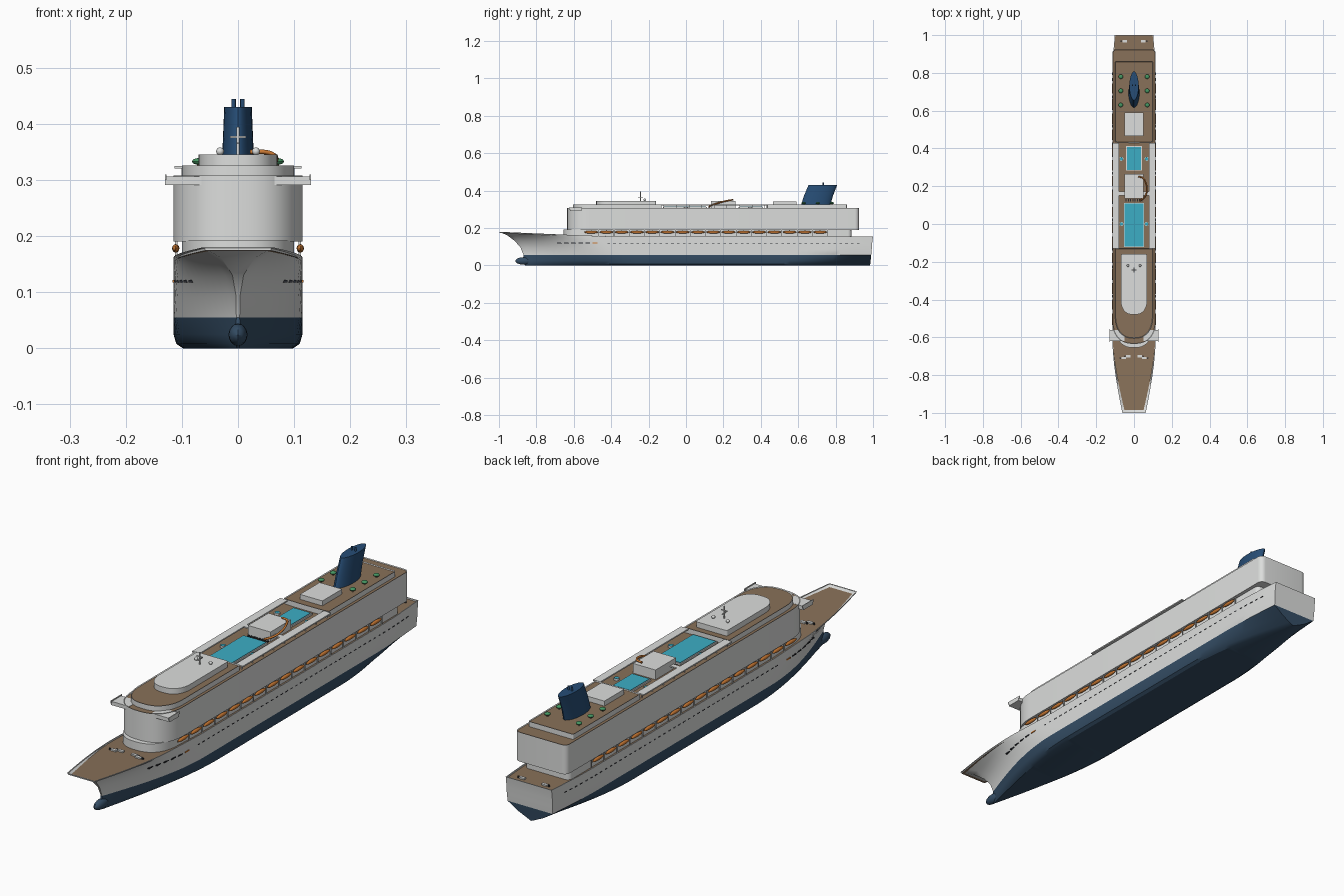
import bpy, bmesh, math
from mathutils import Matrix, Vector

if "Cube" in bpy.data.objects:
    bpy.data.objects.remove(bpy.data.objects["Cube"])


def material(name, rgb):
    m = bpy.data.materials.new(name)
    m.diffuse_color = (*rgb, 1)
    m.use_nodes = True
    m.node_tree.nodes["Principled BSDF"].inputs["Base Color"].default_value = m.diffuse_color
    return m


WHITE = material("white paint", (0.72, 0.73, 0.72))
NAVY = material("hull navy", (0.035, 0.075, 0.13))
BLUE = material("funnel blue", (0.02, 0.075, 0.18))
DECK = material("teak deck", (0.25, 0.165, 0.1))
WATER = material("pool water", (0.045, 0.42, 0.56))
ORANGE = material("boat orange", (0.62, 0.2, 0.035))
GREEN = material("plant green", (0.06, 0.3, 0.12))
DARK = material("dark metal", (0.02, 0.022, 0.028))


def finish(name, bm, mats, smooth=False):
    bmesh.ops.recalc_face_normals(bm, faces=bm.faces)
    me = bpy.data.meshes.new(name)
    bm.to_mesh(me)
    bm.free()
    for m in mats:
        me.materials.append(m)
    ob = bpy.data.objects.new(name, me)
    bpy.context.collection.objects.link(ob)
    if smooth:
        bpy.ops.object.select_all(action='DESELECT')
        ob.select_set(True)
        bpy.context.view_layer.objects.active = ob
        bpy.ops.object.shade_smooth_by_angle(angle=math.radians(32))
    return ob


def box(name, x, y, z, mat):
    """Box from (min, max) ranges."""
    bm = bmesh.new()
    mid = Vector([(a + b) / 2 for a, b in (x, y, z)])
    size = [b - a for a, b in (x, y, z)]
    bmesh.ops.create_cube(bm, size=1, matrix=Matrix.Translation(mid) @ Matrix.Diagonal((*size, 1)))
    return finish(name, bm, [mat])


def rod(name, loc, r, h, mat, r2=None, seg=12):
    bm = bmesh.new()
    bmesh.ops.create_cone(bm, cap_ends=True, segments=seg, radius1=r, radius2=r if r2 is None else r2,
                          depth=h, matrix=Matrix.Translation(Vector(loc) + Vector((0, 0, h / 2))))
    return finish(name, bm, [mat], True)


def ball(name, loc, scale, mat, seg=12):
    bm = bmesh.new()
    bmesh.ops.create_uvsphere(bm, u_segments=seg, v_segments=8, radius=1,
                              matrix=Matrix.Translation(loc) @ Matrix.Diagonal((*scale, 1)))
    return finish(name, bm, [mat], True)


def tier(name, w, y0, y1, z0, z1, nose, heel, top=None, rim=0.003):
    """Deck level with an elliptical front and rounded rear corners."""
    plan = []
    for i in range(33):
        a = math.pi * i / 32
        c, s = math.cos(a), math.sin(a)
        plan.append((-w * math.copysign(abs(c) ** 0.8, c), y0 + nose - nose * s ** 0.9))
    for side in (0, 1):
        for i in range(7):
            a = math.pi / 2 * (i / 6 + side)
            cx = (w - heel) * (1 - 2 * side)
            plan.append((cx + heel * math.cos(a), y1 - heel + heel * math.sin(a)))
    bm = bmesh.new()
    base = bm.faces.new([bm.verts.new((x, y, z0)) for x, y in plan])
    ext = bmesh.ops.extrude_face_region(bm, geom=[base])['geom']
    bmesh.ops.translate(bm, verts=[v for v in ext if isinstance(v, bmesh.types.BMVert)], vec=(0, 0, z1 - z0))
    bmesh.ops.remove_doubles(bm, verts=bm.verts, dist=1e-5)
    bmesh.ops.recalc_face_normals(bm, faces=bm.faces)
    if top:
        cap = max(bm.faces, key=lambda f: f.calc_center_median().z)
        bmesh.ops.inset_region(bm, faces=[cap], thickness=rim, depth=0)
        bmesh.ops.translate(bm, verts=cap.verts[:], vec=(0, 0, -0.003))
        cap.material_index = 1
    return finish(name, bm, [WHITE, top or WHITE], True)


# ---- Hull: lofted rows from keel to bulwark, then rim and deck ----
def sheer(y):
    return 0.155 + 0.025 * max(0, (-0.4 - y) / 0.6) ** 1.1


# height, stem y, stern y, full half width, bow half width, bow length, stern half width, stern length
ROWS = [(0.0, -0.86, 0.985, 0.098, 0.002, 0.62, 0.003, 0.5),
        (0.008, -0.87, 0.985, 0.110, 0.003, 0.60, 0.02, 0.5),
        (0.025, -0.875, 0.987, 0.115, 0.004, 0.56, 0.055, 0.45),
        (0.055, -0.868, 0.99, 0.115, 0.003, 0.50, 0.100, 0.3),
        (0.085, -0.885, 0.993, 0.115, 0.004, 0.48, 0.102, 0.25),
        (0.115, -0.915, 0.995, 0.115, 0.010, 0.46, 0.102, 0.25),
        (0.140, -0.955, 0.998, 0.115, 0.030, 0.44, 0.102, 0.25),
        (None, -1.0, 1.0, 0.115, 0.062, 0.42, 0.102, 0.25)]


def half_width(row, y):
    _, stem, stern, full, bow, bl, aft, sl = row
    u = min(1, max(0, (y - stem) / bl))
    v = min(1, max(0, (stern - y) / sl))
    return min(bow + (full - bow) * math.sin(u * math.pi / 2),
               aft + (full - aft) * math.sin(v * math.pi / 2))


bm = bmesh.new()
N = 56
grid = []
for row in ROWS + ["rim", "deck"]:
    inner = isinstance(row, str)
    src = ROWS[-1] if inner else row
    line = []
    for i in range(N + 1):
        y = src[1] + (src[2] - src[1]) * i / N
        x = half_width(src, y)
        top = sheer(y)
        z = top if src[0] is None else src[0] * (1 + (top / 0.155 - 1) * (src[0] > 0.06))
        if inner:
            x, y = x - 0.003, y * 0.997
            z -= 0.006 if row == "deck" else 0
        line.append((bm.verts.new((-x, y, z)), bm.verts.new((x, y, z))))
    grid.append(line)
for r in range(len(grid) - 1):
    a, b = grid[r], grid[r + 1]
    paint = 1 if r < 3 else 0
    for i in range(N):
        for s in (0, 1):
            bm.faces.new((a[i][s], a[i + 1][s], b[i + 1][s], b[i][s])).material_index = paint
    for i in (0, N):
        bm.faces.new((a[i][0], a[i][1], b[i][1], b[i][0])).material_index = paint
for line, paint in ((grid[0], 1), (grid[-1], 2)):
    for i in range(N):
        bm.faces.new((line[i][0], line[i][1], line[i + 1][1], line[i + 1][0])).material_index = paint
finish("hull", bm, [WHITE, NAVY, DECK], True)
ball("bow_bulb", (0, -0.868, 0.024), (0.017, 0.045, 0.02), NAVY, 16)

# ---- Superstructure tiers ----
tier("promenade_house", 0.1, -0.655, 0.885, 0.148, 0.192, 0.12, 0.02)
tier("main_block", 0.115, -0.635, 0.925, 0.19, 0.308, 0.13, 0.022, DECK)
tier("forward_tier", 0.1, -0.605, -0.13, 0.3, 0.326, 0.12, 0.004, DECK)
tier("aft_tier", 0.1, 0.43, 0.86, 0.3, 0.326, 0.006, 0.006, DECK)
tier("observation_lounge", 0.07, -0.48, -0.16, 0.322, 0.345, 0.08, 0.008)
box("mid_house", (-0.05, 0.05), (0.135, 0.265), (0.3, 0.344), WHITE)
box("aft_house", (-0.05, 0.05), (0.465, 0.59), (0.32, 0.343), WHITE)

# ---- Items mirrored port and starboard ----
for s in (-1, 1):
    def span(a, b):
        return tuple(sorted((s * a, s * b)))

    box("bridge_wing", span(0.05, 0.13), (-0.62, -0.56), (0.291, 0.306), WHITE)
    box("wing_tip_rail", span(0.127, 0.13), (-0.625, -0.555), (0.3, 0.31), WHITE)
    box("side_canopy", span(0.08, 0.113), (-0.13, 0.43), (0.32, 0.325), WHITE)
    box("cross_walk", span(0.048, 0.085), (0.152, 0.172), (0.32, 0.325), WHITE)
    for k in range(9):
        y = -0.12 + k * 0.0675
        box("canopy_post", span(0.098, 0.101), (y, y + 0.003), (0.304, 0.321), WHITE)
    # lifeboats and their davits
    for k in range(16):
        y = -0.507 + k * 0.0816
        ball("lifeboat", (s * 0.111, y, 0.178), (0.0065, 0.037, 0.0075), ORANGE)
        box("davit", span(0.108, 0.112), (y + 0.039, y + 0.042), (0.15, 0.191), WHITE)
    # portholes along the hull
    for k in range(44):
        y = -0.42 + k * 0.031
        x = half_width(ROWS[5], y)
        box("porthole", span(x - 0.004, x + 0.001), (y, y + 0.014), (0.118, 0.121), DARK)
    for k in range(6):
        y = -0.69 + k * 0.038
        x = half_width(ROWS[5], y + 0.012)
        box("shell_door", span(x - 0.006, x + 0.002), (y, y + 0.026), (0.117, 0.122),
            ORANGE if k == 5 else DARK)
    # deck fittings
    for y, x in ((-0.7, 0.03), (-0.71, 0.055), (0.968, 0.05)):
        z = sheer(y) - 0.007
        box("winch", span(x - 0.012, x + 0.012), (y - 0.006, y + 0.006), (z, z + 0.007), WHITE)
        rod("bollard", (s * (x + 0.018), y, z), 0.004, 0.007, DARK)
    ball("radar_dome", (s * 0.032, -0.22, 0.351), (0.007, 0.007, 0.007), WHITE)
    for y in (0.0, 0.345):
        rod("hot_tub", (s * 0.067, y, 0.303), 0.011, 0.009, WHITE, seg=20)
        rod("hot_tub_water", (s * 0.067, y, 0.31), 0.009, 0.003, WATER, seg=20)
    for y in (0.63, 0.705, 0.78):
        rod("planter", (s * 0.07, y, 0.322), 0.003, 0.007, DECK)
        ball("shrub", (s * 0.07, y, 0.333), (0.012, 0.012, 0.006), GREEN)
    rod("exhaust_pipe", (s * 0.008, 0.735, 0.42), 0.004, 0.024, BLUE)

# ---- Pools ----
for w, y0, y1 in ((0.054, -0.122, 0.112), (0.042, 0.282, 0.412)):
    box("pool_rim", (-w, w), (y0, y1), (0.303, 0.312), WHITE)
    box("pool_water", (-w + 0.004, w - 0.004), (y0 + 0.004, y1 - 0.004), (0.31, 0.314), WATER)
for k in range(8):
    x = -0.042 + k * 0.012
    box("sun_lounger", (x - 0.003, x + 0.003), (0.119, 0.132), (0.304, 0.309), DARK)

# ---- Funnel: raked, lens-shaped sections ----
bm = bmesh.new()
rings = []
for z, y0, y1, w in ((0.322, 0.615, 0.772, 0.029), (0.37, 0.63, 0.785, 0.027), (0.43, 0.655, 0.808, 0.0245)):
    ring = []
    for i in range(32):
        a = 2 * math.pi * i / 32
        c = math.cos(a)
        ring.append(bm.verts.new((w * math.copysign(abs(c) ** 1.15, c),
                                  (y0 + y1) / 2 + (y1 - y0) / 2 * math.sin(a), z)))
    rings.append(ring)
for a, b in zip(rings, rings[1:]):
    for i in range(32):
        j = (i + 1) % 32
        bm.faces.new((a[i], a[j], b[j], b[i]))
bm.faces.new(rings[0])
bm.faces.new(rings[-1])
finish("funnel", bm, [BLUE], True)

# ---- Mast and water slide ----
rod("mast", (0, -0.243, 0.344), 0.0025, 0.05, WHITE)
box("mast_yard", (-0.014, 0.014), (-0.245, -0.241), (0.375, 0.378), WHITE)
box("mast_radar", (-0.002, 0.002), (-0.256, -0.23), (0.364, 0.367), WHITE)

cu = bpy.data.curves.new("water_slide", 'CURVE')
cu.dimensions = '3D'
cu.bevel_depth = 0.004
cu.bevel_resolution = 2
cu.use_fill_caps = True
path = [(0.022, 0.25, 0.35), (0.045, 0.245, 0.35), (0.063, 0.215, 0.345), (0.068, 0.18, 0.336),
        (0.058, 0.145, 0.325), (0.03, 0.122, 0.314)]
sp = cu.splines.new('BEZIER')
sp.bezier_points.add(len(path) - 1)
for p, co in zip(sp.bezier_points, path):
    p.co = co
    p.handle_left_type = p.handle_right_type = 'AUTO'
cu.materials.append(ORANGE)
bpy.context.collection.objects.link(bpy.data.objects.new("water_slide", cu))
